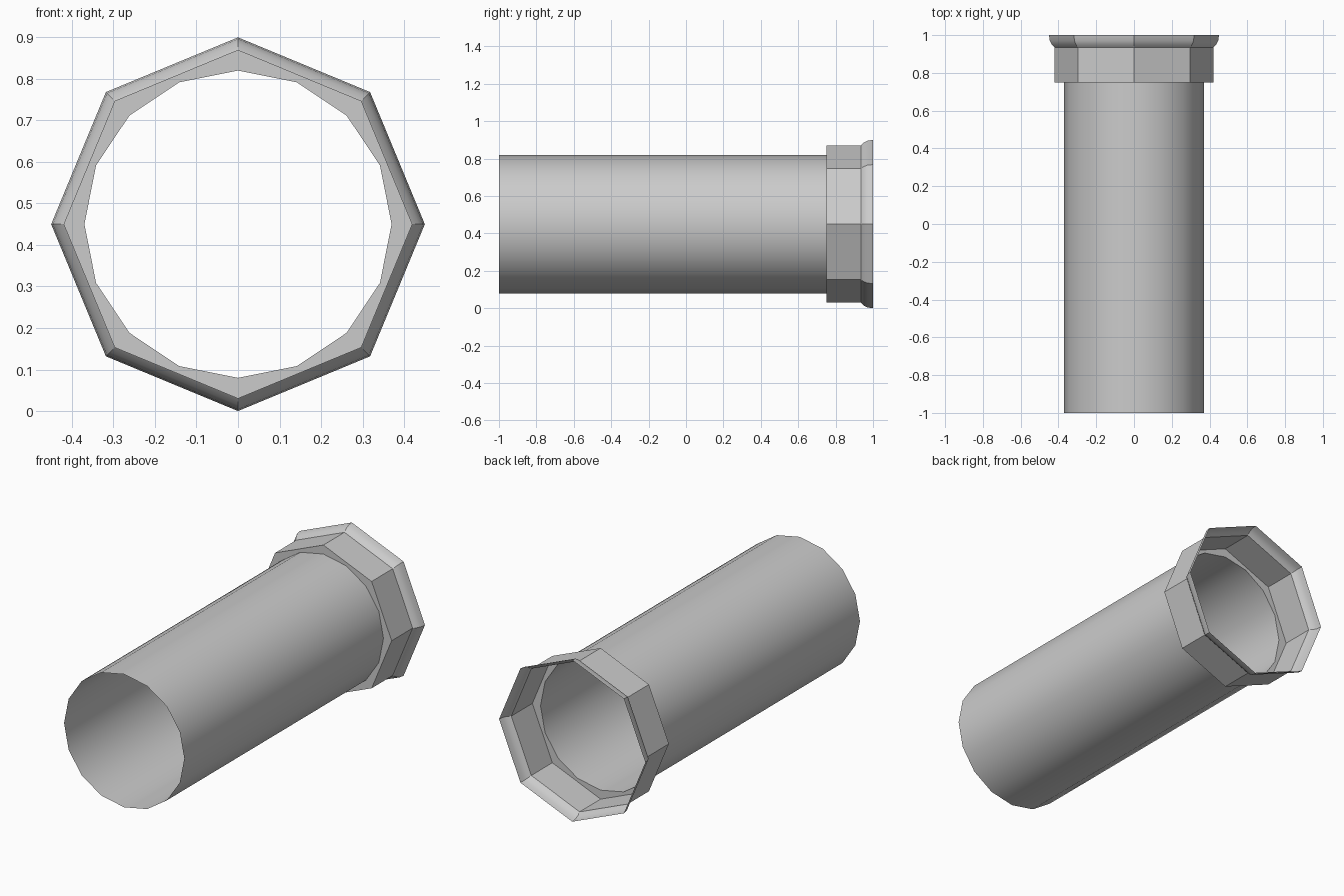
import bpy, bmesh
from math import cos, sin, pi, radians

if "Cube" in bpy.data.objects:
    bpy.data.objects.remove(bpy.data.objects["Cube"])

CENTRE_Z = 0.45


def ring(bm, y, radius, sides, count):
    """Ring of `count` points lying on a regular polygon with `sides` sides."""
    step = 2 * pi / sides
    verts = []
    for i in range(count):
        a = 2 * pi * i / count
        r = radius * cos(step / 2) / cos(a % step - step / 2)
        verts.append(bm.verts.new((r * cos(a), y, CENTRE_Z + r * sin(a))))
    return verts


def loft(name, sections):
    """Open shell through sections of (y, radius, sides, count)."""
    bm = bmesh.new()
    rings = [ring(bm, *s) for s in sections]
    for a, b in zip(rings, rings[1:]):
        n = len(a)
        for i in range(n):
            j = (i + 1) % n
            bm.faces.new((a[i], b[i], b[j], a[j]))
    mesh = bpy.data.meshes.new(name)
    bm.to_mesh(mesh)
    bm.free()
    obj = bpy.data.objects.new(name, mesh)
    bpy.context.collection.objects.link(obj)
    bpy.ops.object.select_all(action='DESELECT')
    obj.select_set(True)
    bpy.context.view_layer.objects.active = obj
    bpy.ops.object.shade_smooth_by_angle(angle=radians(30))
    return obj


# Long 16-sided open tube
loft("pipe_tube", [(-1.0, 0.37, 16, 16), (0.75, 0.37, 16, 16)])

# Flat shoulder joining the round tube to the octagonal socket
loft("socket_shoulder", [(0.75, 0.37, 16, 16), (0.75, 0.42, 8, 16)])

# Octagonal socket wall
loft("socket_wall", [(0.75, 0.42, 8, 8), (0.935, 0.42, 8, 8)])

# Curved flared lip, open at the end
lip = [(0.935, 0.42), (0.95, 0.435), (0.971, 0.446), (1.0, 0.45)]
loft("socket_lip", [(y, r, 8, 8) for y, r in lip])
